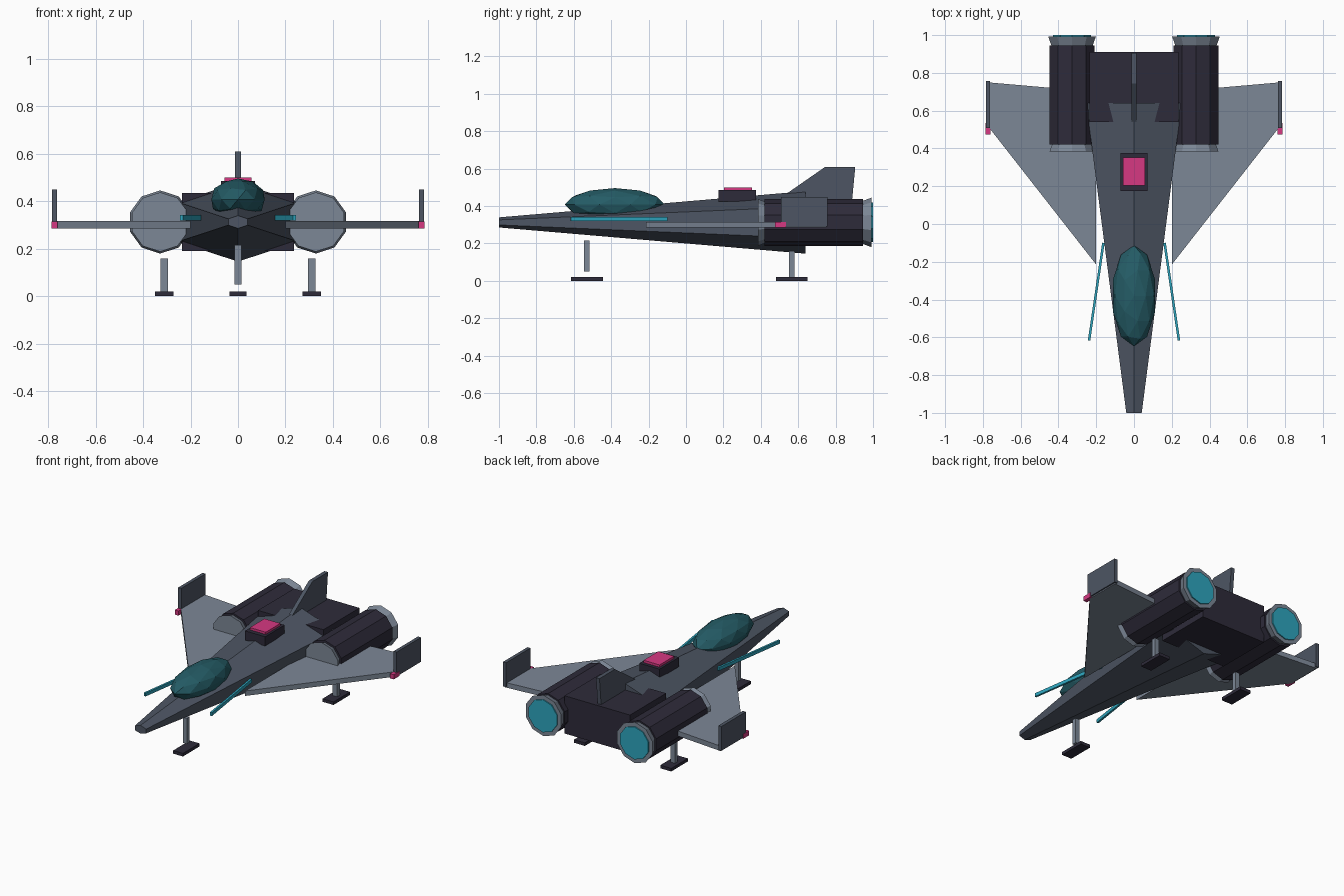
import bpy
import bmesh
from math import sin, cos, pi, atan2
from mathutils import Matrix, Vector

if "Cube" in bpy.data.objects:
    bpy.data.objects.remove(bpy.data.objects["Cube"], do_unlink=True)


def material(name, rgb):
    m = bpy.data.materials.new(name)
    m.use_nodes = True
    m.diffuse_color = (*rgb, 1)
    m.node_tree.nodes["Principled BSDF"].inputs["Base Color"].default_value = (*rgb, 1)
    return m


HULL = material("slate_hull", (0.074, 0.091, 0.125))
LIGHT = material("light_grey", (0.202, 0.242, 0.305))
DARK = material("dark_metal", (0.027, 0.024, 0.042))
PINK = material("pink_light", (0.672, 0.04, 0.223))
CYAN = material("cyan_glow", (0.027, 0.376, 0.515))
GLASS = material("teal_glass", (0.018, 0.107, 0.133))


def finish(name, bm, mat):
    bmesh.ops.recalc_face_normals(bm, faces=bm.faces)
    mesh = bpy.data.meshes.new(name)
    bm.to_mesh(mesh)
    bm.free()
    mesh.materials.append(mat)
    ob = bpy.data.objects.new(name, mesh)
    bpy.context.scene.collection.objects.link(ob)
    return ob


def box(name, center, size, mat, turn=0):
    bm = bmesh.new()
    bmesh.ops.create_cube(bm, size=1, matrix=Matrix.Translation(center)
                          @ Matrix.Rotation(turn, 4, "Z") @ Matrix.Diagonal((*size, 1)))
    return finish(name, bm, mat)


def loft(name, sections, sides, x, z, mat, stretch=1):
    """Closed tube along y from (y, radius) sections, a corner pointing up."""
    bm = bmesh.new()
    rings = []
    for y, r in sections:
        angles = [pi / 2 + 2 * pi * i / sides for i in range(sides)]
        rings.append([bm.verts.new((x + stretch * r * cos(a), y, z + r * sin(a))) for a in angles])
    for a, b in zip(rings, rings[1:]):
        for i in range(sides):
            j = (i + 1) % sides
            bm.faces.new((a[i], a[j], b[j], b[i]))
    bm.faces.new(rings[0])
    bm.faces.new(rings[-1])
    return finish(name, bm, mat)


def prism(name, outline, offset, mat):
    """Flat outline extruded along the offset vector."""
    bm = bmesh.new()
    face = bm.faces.new([bm.verts.new(p) for p in outline])
    ext = bmesh.ops.extrude_face_region(bm, geom=[face])
    moved = [g for g in ext["geom"] if isinstance(g, bmesh.types.BMVert)]
    bmesh.ops.translate(bm, verts=moved, vec=offset)
    return finish(name, bm, mat)


# Body
AXIS = 0.3125
loft("fuselage", [(-1, 0.027), (0.64, 0.167)], 6, 0, AXIS, HULL, stretch=1.75)
box("engine_block", (0, 0.725, AXIS), (0.47, 0.37, 0.245), DARK)
prism("tail_fin", [(-0.0125, y, z) for y, z in
                   ((0.5, 0.44), (0.745, 0.61), (0.905, 0.61), (0.888, 0.43))],
      (0.025, 0, 0), HULL)
box("roof_housing", (0, 0.275, 0.455), (0.144, 0.2, 0.06), DARK)
box("roof_light", (0, 0.278, 0.49), (0.114, 0.15, 0.02), PINK)

# Canopy
bm = bmesh.new()
bmesh.ops.create_icosphere(bm, subdivisions=2, radius=1,
                           matrix=Matrix.Translation((0, -0.38, 0.408))
                           @ Matrix.Diagonal((0.118, 0.268, 0.088, 1)))
finish("canopy", bm, GLASS)

# Front landing gear
box("front_leg", (0, -0.531, 0.132), (0.028, 0.028, 0.166), LIGHT)
box("front_foot", (0, -0.53, 0.01), (0.07, 0.17, 0.02), DARK)

for side, s in (("left", 1), ("right", -1)):
    # Wing with upright tip and tip light
    prism(side + "_wing", [(s * x, y, 0.284) for x, y in
                           ((0.2, -0.215), (0.775, 0.52), (0.775, 0.75), (0.2, 0.7))],
          (0, 0, 0.032), LIGHT)
    box(side + "_winglet", (s * 0.773, 0.632, 0.37), (0.022, 0.25, 0.158), HULL)
    box(side + "_tip_light", (s * 0.773, 0.505, 0.3), (0.026, 0.06, 0.03), PINK)

    # Engine pod
    ex = s * 0.328
    loft(side + "_engine", [(0.42, 0.125), (0.945, 0.125)], 10, ex, AXIS, DARK)
    loft(side + "_intake", [(0.385, 0.125), (0.43, 0.108)], 10, ex, AXIS, LIGHT)
    loft(side + "_nozzle", [(0.94, 0.113), (0.993, 0.133)], 10, ex, AXIS, LIGHT)
    loft(side + "_exhaust", [(0.985, 0.106), (1, 0.106)], 10, ex, AXIS, CYAN)

    # Cannon rod
    tip, root = Vector((s * 0.238, -0.617, 0.33)), Vector((s * 0.162, -0.1, 0.33))
    d = root - tip
    box(side + "_cannon", (tip + root) / 2, (0.013, d.length, 0.022), CYAN,
        turn=atan2(d.y, d.x) - pi / 2)

    # Rear landing gear
    box(side + "_rear_leg", (s * 0.31, 0.565, 0.089), (0.032, 0.028, 0.14), LIGHT)
    box(side + "_rear_foot", (s * 0.31, 0.565, 0.01), (0.078, 0.17, 0.02), DARK)
